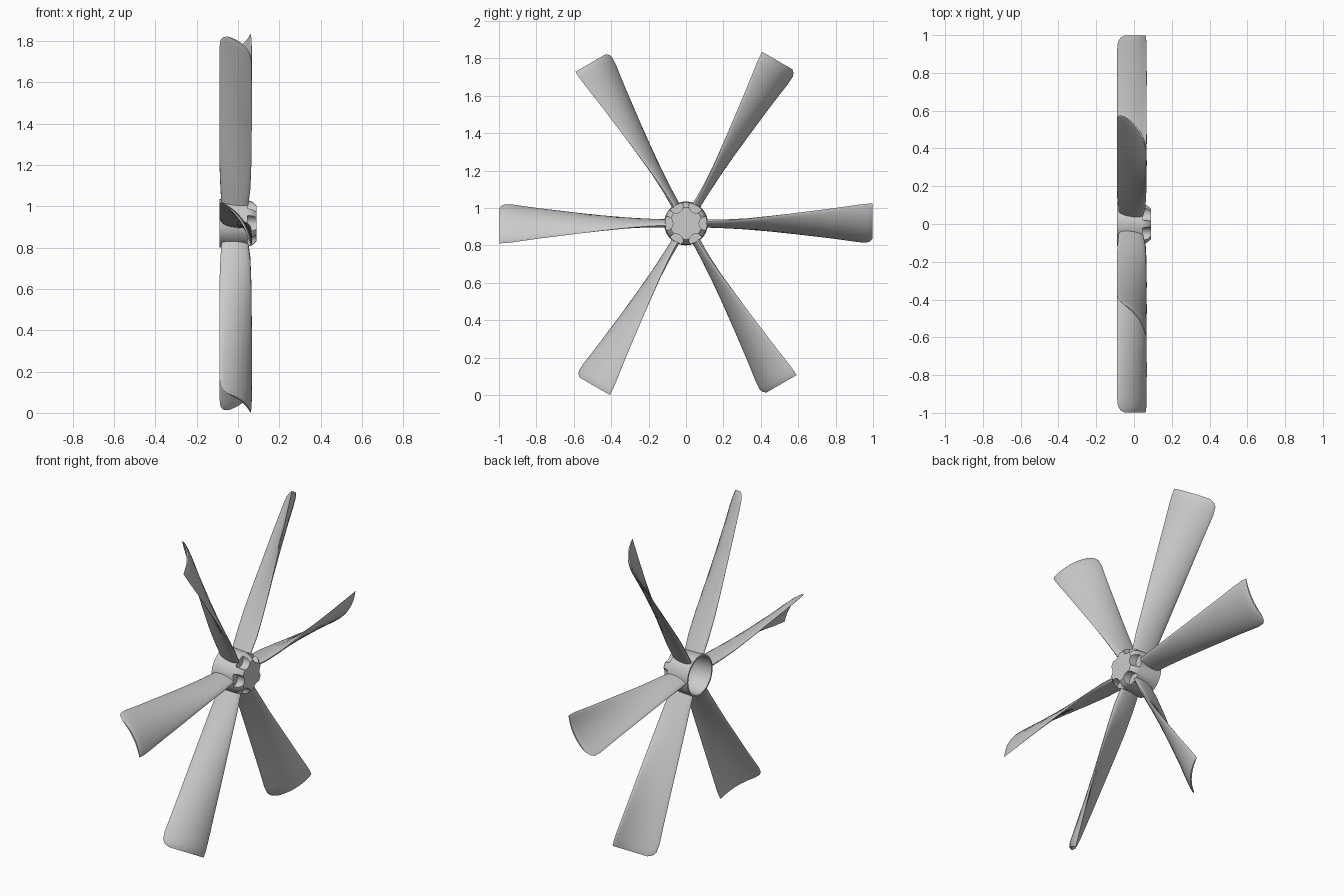
import bpy, bmesh, math
from mathutils import Matrix

if "Cube" in bpy.data.objects:
    bpy.data.objects.remove(bpy.data.objects["Cube"])

CZ = 0.917                      # height of the rotor axis, which runs along x
N = 12                          # points along the blade chord


def new_object(name, bm, angle=35):
    bmesh.ops.recalc_face_normals(bm, faces=bm.faces)
    me = bpy.data.meshes.new(name)
    bm.to_mesh(me)
    bm.free()
    ob = bpy.data.objects.new(name, me)
    bpy.context.collection.objects.link(ob)
    smooth(ob, angle)
    return ob


def smooth(ob, angle):
    bpy.ops.object.select_all(action='DESELECT')
    ob.select_set(True)
    bpy.context.view_layer.objects.active = ob
    bpy.ops.object.shade_smooth_by_angle(angle=math.radians(angle))


def skin(bm, rings):
    for a, b in zip(rings, rings[1:]):
        for i in range(len(a)):
            j = (i + 1) % len(a)
            bm.faces.new((a[i], a[j], b[j], b[i]))


# Blade sections: radius, half tangential width, trailing x, leading x, thickness, camber, chord start
SECTIONS = [
    (0.108, 0.010, -0.080, 0.050, 0.040, 0.000, 0.00),
    (0.200, 0.014, -0.085, 0.060, 0.038, 0.003, 0.00),
    (0.320, 0.024, -0.089, 0.064, 0.034, 0.008, 0.00),
    (0.460, 0.040, -0.090, 0.066, 0.030, 0.014, 0.00),
    (0.620, 0.060, -0.090, 0.067, 0.026, 0.020, 0.00),
    (0.780, 0.080, -0.090, 0.067, 0.023, 0.025, 0.00),
    (0.920, 0.100, -0.090, 0.066, 0.020, 0.030, 0.00),
    (0.965, 0.105, -0.090, 0.065, 0.018, 0.031, 0.02),
    (0.985, 0.106, -0.090, 0.063, 0.015, 0.031, 0.07),
    (0.998, 0.106, -0.090, 0.061, 0.008, 0.031, 0.17),
]


def section(r, h, x0, x1, thick, camber, s0):
    dx, dt = x1 - x0, 2 * h
    length = math.hypot(dx, dt)
    nx, nt = dt / length, -dx / length
    params = [(i / N, 1) for i in range(N + 1)] + [(i / N, -1) for i in range(N - 1, 0, -1)]
    pts = []
    for u, side in params:
        u = (1 - math.cos(math.pi * u)) / 2
        s = s0 + (1 - s0) * u
        off = camber * 4 * s * (1 - s) + side * thick * math.sqrt(max(u * (1 - u), 0))
        pts.append((x0 + dx * s + nx * off, r, -h + dt * s + nt * off))
    return pts


# Twisted blade, repeated six times around the axis
bm = bmesh.new()
rings = [[bm.verts.new(p) for p in section(*s)] for s in SECTIONS]
skin(bm, rings)
bm.faces.new(rings[0])
bm.faces.new(rings[-1])
blade = new_object("blade_1", bm, 50)
for k in range(6):
    ob = blade if k == 0 else blade.copy()
    if k:
        ob.name = f"blade_{k + 1}"
        bpy.context.collection.objects.link(ob)
    ob.matrix_world = Matrix.Translation((0, 0, CZ)) @ Matrix.Rotation(math.radians(60 * k), 4, 'X')

# Hub: turned shell, hollow at the back, chamfered at the front
SIDES = 48
profile = [(0.03, 0.03), (0.025, 0.08), (0.0, 0.1), (-0.09, 0.108), (-0.09, 0.117),
           (0.045, 0.113), (0.07, 0.105), (0.09, 0.085)]
bm = bmesh.new()
rings = [[bm.verts.new((x, r * math.cos(2 * math.pi * i / SIDES), r * math.sin(2 * math.pi * i / SIDES)))
          for i in range(SIDES)] for x, r in profile]
skin(bm, rings)
bm.faces.new(rings[0])
bm.faces.new(rings[-1])
hub = new_object("hub", bm)

# Round notches in the front rim, one in front of each blade root
bm = bmesh.new()
for k in range(6):
    m = (Matrix.Rotation(math.radians(60 * k), 4, 'X') @ Matrix.Translation((0.095, 0.108, 0))
         @ Matrix.Rotation(math.pi / 2, 4, 'Y'))
    bmesh.ops.create_cone(bm, cap_ends=True, segments=20, radius1=0.038, radius2=0.038, depth=0.1, matrix=m)
cutter = new_object("notch_cutter", bm)
cutter.hide_render = True
mod = hub.modifiers.new("notches", 'BOOLEAN')
mod.operation = 'DIFFERENCE'
mod.solver = 'EXACT'
mod.object = cutter
bpy.context.view_layer.update()
bpy.context.view_layer.objects.active = hub
bpy.ops.object.modifier_apply(modifier=mod.name)
bpy.data.objects.remove(cutter)
hub.location = (0, 0, CZ)
smooth(hub, 35)
